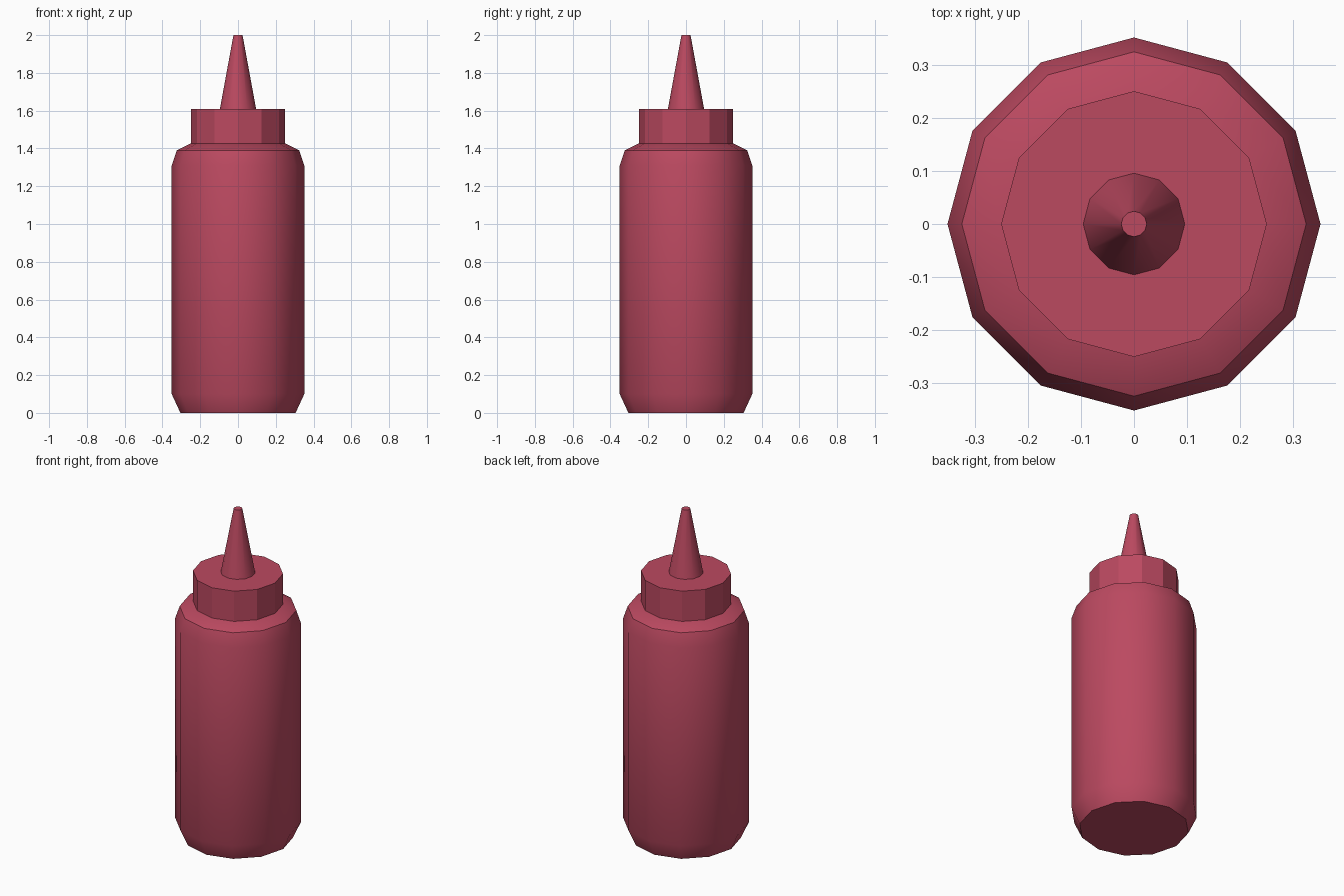
import bpy, bmesh, math

if "Cube" in bpy.data.objects:
    bpy.data.objects.remove(bpy.data.objects["Cube"])

SIDES = 12

red = bpy.data.materials.new("ketchup_red")
red.diffuse_color = (0.50, 0.067, 0.118, 1.0)
red.use_nodes = True
red.node_tree.nodes["Principled BSDF"].inputs["Base Color"].default_value = red.diffuse_color


def lathe(name, profile, angle):
    """Closed 12-sided solid of revolution from (radius, height) points."""
    bm = bmesh.new()
    rings = []
    for r, z in profile:
        rings.append([bm.verts.new((r * math.cos(math.tau * i / SIDES),
                                    r * math.sin(math.tau * i / SIDES), z))
                      for i in range(SIDES)])
    for low, high in zip(rings, rings[1:]):
        for i in range(SIDES):
            j = (i + 1) % SIDES
            bm.faces.new((low[i], low[j], high[j], high[i]))
    bm.faces.new(rings[0][::-1])
    bm.faces.new(rings[-1])
    mesh = bpy.data.meshes.new(name)
    bm.to_mesh(mesh)
    bm.free()
    mesh.materials.append(red)
    obj = bpy.data.objects.new(name, mesh)
    bpy.context.collection.objects.link(obj)
    bpy.ops.object.select_all(action='DESELECT')
    obj.select_set(True)
    bpy.context.view_layer.objects.active = obj
    bpy.ops.object.shade_smooth_by_angle(angle=math.radians(angle))
    return obj


# Bottle body with chamfered base and sloping shoulder
lathe("bottle_body", [(0.305, 0), (0.351, 0.10), (0.351, 1.31),
                      (0.324, 1.39), (0.254, 1.425)], 35)
# Screw cap
lathe("cap", [(0.25, 1.42), (0.25, 1.61)], 28)
# Tapered nozzle
lathe("nozzle", [(0.096, 1.608), (0.024, 2.0)], 35)
